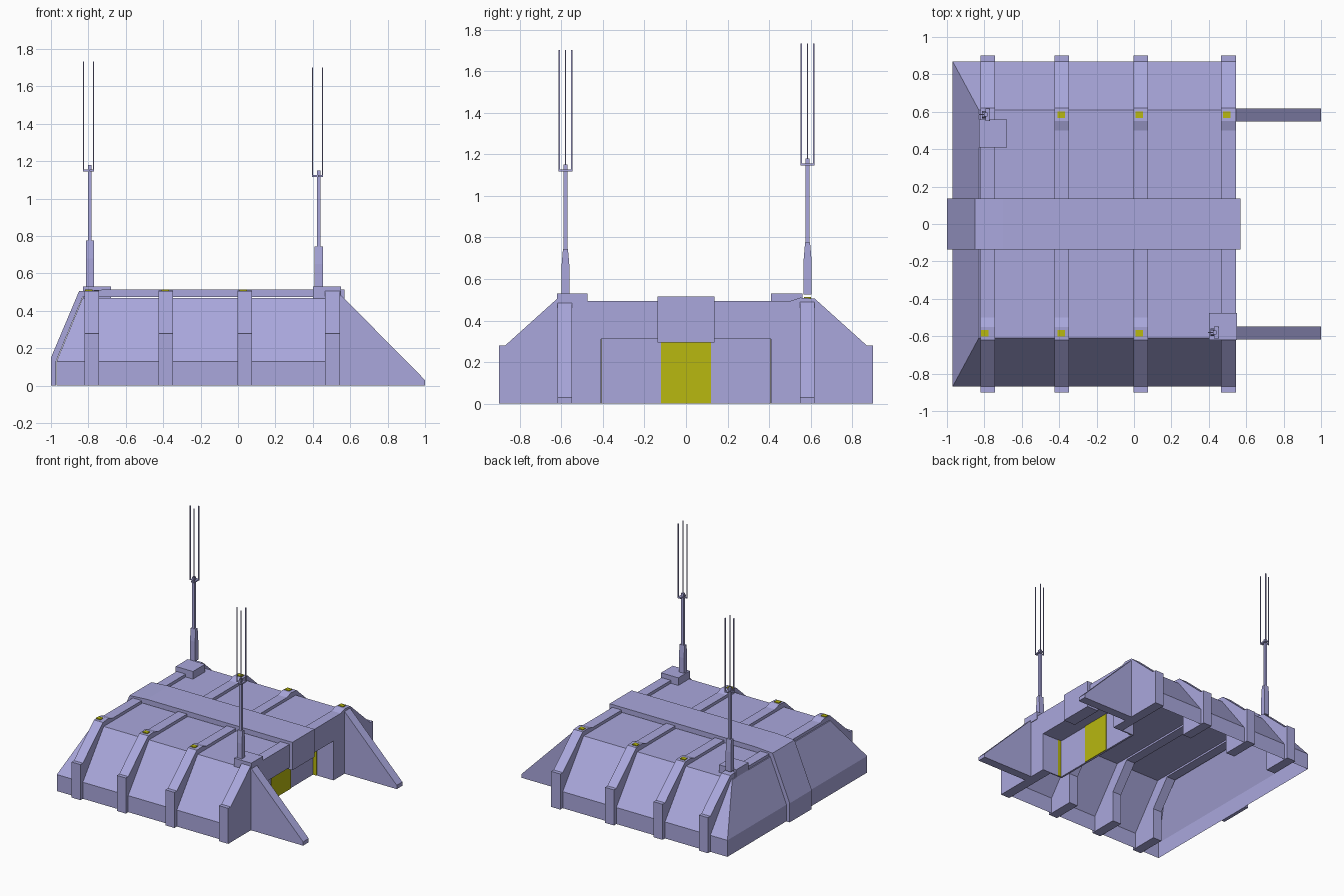
import bpy, bmesh
from mathutils import Vector

if "Cube" in bpy.data.objects:
    bpy.data.objects.remove(bpy.data.objects["Cube"])


def material(name, rgb):
    m = bpy.data.materials.new(name)
    m.diffuse_color = (*rgb, 1)
    m.use_nodes = True
    m.node_tree.nodes["Principled BSDF"].inputs["Base Color"].default_value = m.diffuse_color
    return m


HULL = material("lavender hull", (0.40, 0.39, 0.72))
YELLOW = material("yellow panel", (0.48, 0.48, 0.005))


def finish(name, bm, mat):
    bmesh.ops.recalc_face_normals(bm, faces=bm.faces)
    me = bpy.data.meshes.new(name)
    bm.to_mesh(me)
    bm.free()
    me.materials.append(mat)
    ob = bpy.data.objects.new(name, me)
    bpy.context.collection.objects.link(ob)
    return ob


def prism(name, pts, axis, a, b, mat=HULL):
    """Extrude a profile along x (pts are y,z) or y (pts are x,z)."""
    bm = bmesh.new()
    def at(p, t):
        return (t, p[0], p[1]) if axis == 'x' else (p[0], t, p[1])
    lo = [bm.verts.new(at(p, a)) for p in pts]
    hi = [bm.verts.new(at(p, b)) for p in pts]
    bm.faces.new(lo)
    bm.faces.new(hi)
    n = len(pts)
    for i in range(n):
        j = (i + 1) % n
        bm.faces.new((lo[i], lo[j], hi[j], hi[i]))
    return finish(name, bm, mat)


def box(name, x0, x1, y0, y1, z0, z1, mat=HULL):
    return prism(name, [(y0, z0), (y1, z0), (y1, z1), (y0, z1)], 'x', x0, x1, mat)


# Hollow body shell: sloped sides and rear, open underneath and behind the portal
bm = bmesh.new()
rings = []
for x, y, z in ((-.97, .87, 0), (-.97, .87, .13), (-.83, .61, .47)):
    rings.append([bm.verts.new(c) for c in
                  ((.54, -y, z), (x, -y, z), (x, y, z), (.54, y, z))])
for lo, hi in zip(rings, rings[1:]):
    for i in range(3):
        bm.faces.new((lo[i], lo[i + 1], hi[i + 1], hi[i]))
bm.faces.new(rings[-1])
shell = finish("body_shell", bm, HULL)
# open meshes can be recalculated inside out, so make the roof face up
if shell.data.polygons[-1].normal.z < 0:
    shell.data.flip_normals()

# Ribs: one half profile, mirrored across y
OUTER = [(.9, 0), (.9, .28), (.87, .28), (.62, .505), (.55, .51), (.5, .493)]
INNER = [(.5, .455), (.66, .25), (.66, 0)]
for i, x in enumerate((-.782, -.387, .037)):
    for s, side in ((-1, "front"), (1, "back")):
        half = [(s * y, z) for y, z in OUTER + INNER]
        prism(f"rib_{side}_{i}", half, 'x', x - .039, x + .039)
    box(f"roof_rib_{i}", x - .039, x + .039, -.5, .5, .455, .493)

# Entrance portal: the end rib closed down to a doorway
right = OUTER + [(-y, z) for y, z in reversed(OUTER)]
prism("entrance_portal",
      right + [(-.41, 0), (-.41, .31), (.41, .31), (.41, 0)], 'x', .465, .545)

# Doorway recess and yellow door
box("recess_back_wall", .355, .37, -.42, .42, 0, .32)
box("recess_ceiling", .37, .465, -.42, .42, .31, .32)
box("door", .37, .376, -.12, .12, 0, .31, YELLOW)
for s in (-1, 1):
    box("recess_side_wall", .37, .465, *sorted((s * .41, s * .42)), 0, .31)
    box("recess_side_light", .371, .40, *sorted((s * .406, s * .41)), 0, .31, YELLOW)

# Central spine running over the roof and down the rear slope
prism("spine", [(-1, 0), (-1, .15), (-.85, .505), (-.70, .515), (.57, .515),
                (.57, .295), (.465, .295), (.465, .475), (-.83, .475),
                (-.972, .132), (-.972, 0)], 'y', -.137, .137)

# Buttress fins either side of the entrance
for s in (-1, 1):
    prism("buttress", [(.54, 0), (1, 0), (1, .03), (.54, .495)], 'y',
          *sorted((s * .548, s * .618)))

# Yellow lamp squares on the rib shoulders
for y, xs in ((-.585, (-.797, -.39, .027)), (.585, (-.39, .027, .497))):
    for x in xs:
        box("lamp", x - .02, x + .02, y - .017, y + .017, .507, .514, YELLOW)


# Antenna masts: tapered socket, pole and a three-rod head
def antenna(name, x, y, dz):
    prism(name + "_socket", [(y - .02, .525), (y + .02, .525), (y + .02, .68 + dz),
                             (y + .012, .775 + dz), (y - .012, .775 + dz),
                             (y - .02, .68 + dz)], 'x', x - .022, x + .022)
    box(name + "_pole", x - .01, x + .01, y - .01, y + .01, .77 + dz, 1.18 + dz)
    for i, (dx, dy) in enumerate(((-.034, 0), (.02, -.03), (.02, .03))):
        rx, ry = x + dx, y + dy
        r = .003
        box(f"{name}_arm_{i}", min(x, rx) - r, max(x, rx) + r,
            min(y, ry) - r, max(y, ry) + r, 1.146 + dz, 1.156 + dz)
        box(f"{name}_rod_{i}", rx - r, rx + r, ry - r, ry + r, 1.146 + dz, 1.732 + dz)


box("rear_antenna_base", -.83, -.68, .41, .56, .465, .53)
antenna("rear_antenna", -.792, .585, 0)
box("front_antenna_base", .40, .55, -.62, -.475, .465, .53)
antenna("front_antenna", .432, -.58, -.03)
